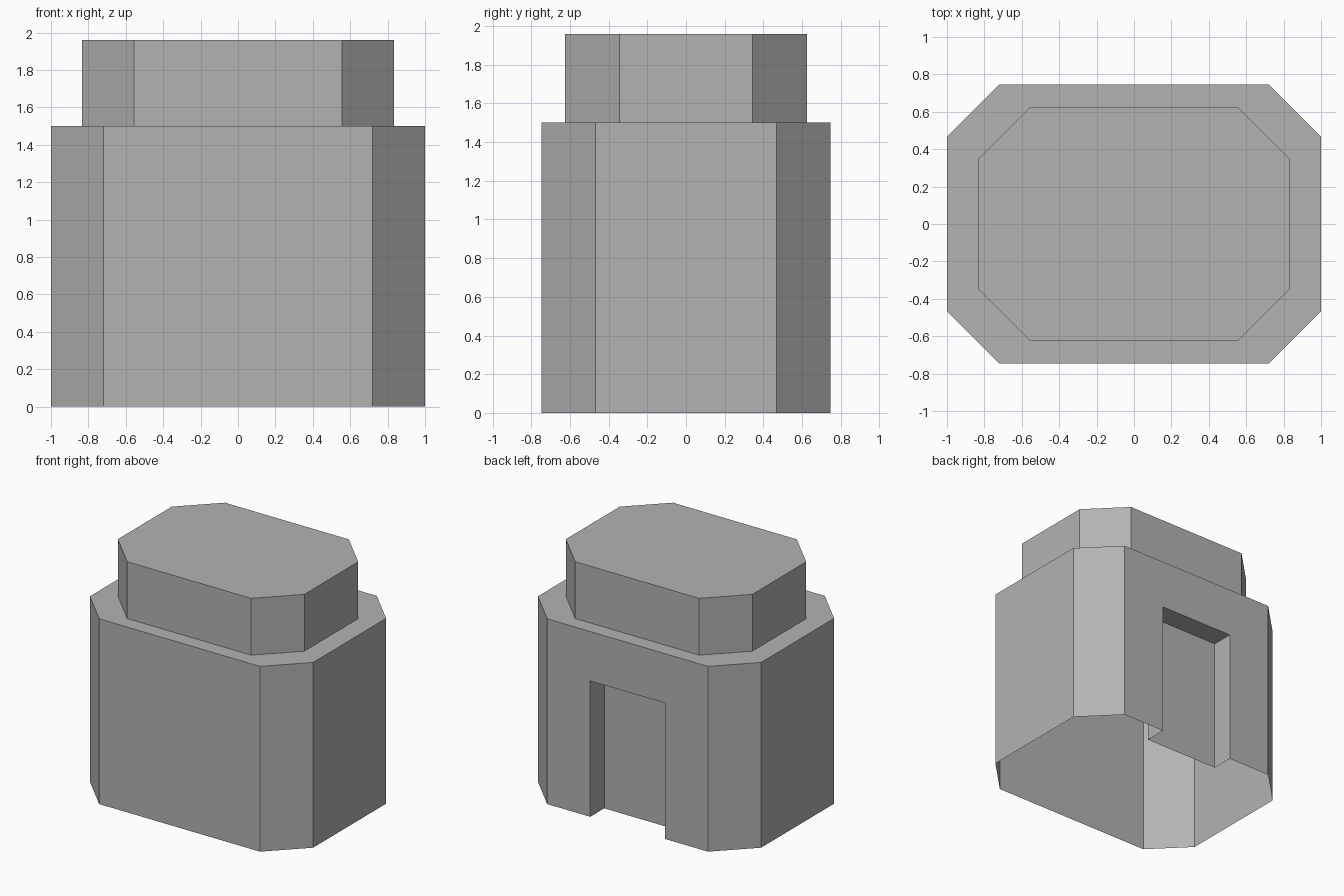
import bpy
import bmesh

cube = bpy.data.objects.get("Cube")
if cube:
    bpy.data.objects.remove(cube, do_unlink=True)

# Plain grey for the whole shell
grey = bpy.data.materials.new("plain grey")
grey.use_nodes = True
colour = (0.45, 0.45, 0.45, 1)
grey.diffuse_color = colour
grey.node_tree.nodes["Principled BSDF"].inputs["Base Color"].default_value = colour

BODY_TOP, CAP_TOP, CHAMFER = 1.5, 1.96, 0.28
DOOR_X, DOOR_Z, DOOR_DEPTH = 0.335, 1.1, 0.18
BODY_X, BODY_Y = 1.0, 0.747
CAP_X, CAP_Y = 0.835, 0.625

bm = bmesh.new()


def octagon(hx, hy, z):
    """Ring of a chamfered rectangle; its first edge is the back side."""
    ix, iy = hx - CHAMFER, hy - CHAMFER
    outline = [(ix, hy), (-ix, hy), (-hx, iy), (-hx, -iy),
               (-ix, -hy), (ix, -hy), (hx, -iy), (hx, iy)]
    return [bm.verts.new((x, y, z)) for x, y in outline]


def bridge(low, high, start=0):
    for i in range(start, len(low)):
        j = (i + 1) % len(low)
        bm.faces.new((low[i], low[j], high[j], high[i]))


# Body walls, ledge, raised cap and flat roof; the underside stays open
base = octagon(BODY_X, BODY_Y, 0)
shoulder = octagon(BODY_X, BODY_Y, BODY_TOP)
cap_base = octagon(CAP_X, CAP_Y, BODY_TOP)
roof = octagon(CAP_X, CAP_Y, CAP_TOP)
bridge(base, shoulder, start=1)
bridge(shoulder, cap_base)
bridge(cap_base, roof)
bm.faces.new(roof)


# Back wall with a recessed doorway reaching the ground
def door_arch(y):
    outline = [(DOOR_X, 0), (DOOR_X, DOOR_Z), (-DOOR_X, DOOR_Z), (-DOOR_X, 0)]
    return [bm.verts.new((x, y, z)) for x, z in outline]


outer = door_arch(BODY_Y)
inner = door_arch(BODY_Y - DOOR_DEPTH)
bm.faces.new([base[0]] + outer + [base[1], shoulder[1], shoulder[0]])
for i in range(3):
    bm.faces.new((outer[i], inner[i], inner[i + 1], outer[i + 1]))
bm.faces.new(inner)

bmesh.ops.recalc_face_normals(bm, faces=bm.faces[:])
mesh = bpy.data.meshes.new("stepped_housing")
bm.to_mesh(mesh)
bm.free()
mesh.materials.append(grey)
housing = bpy.data.objects.new("stepped_housing", mesh)
bpy.context.collection.objects.link(housing)
